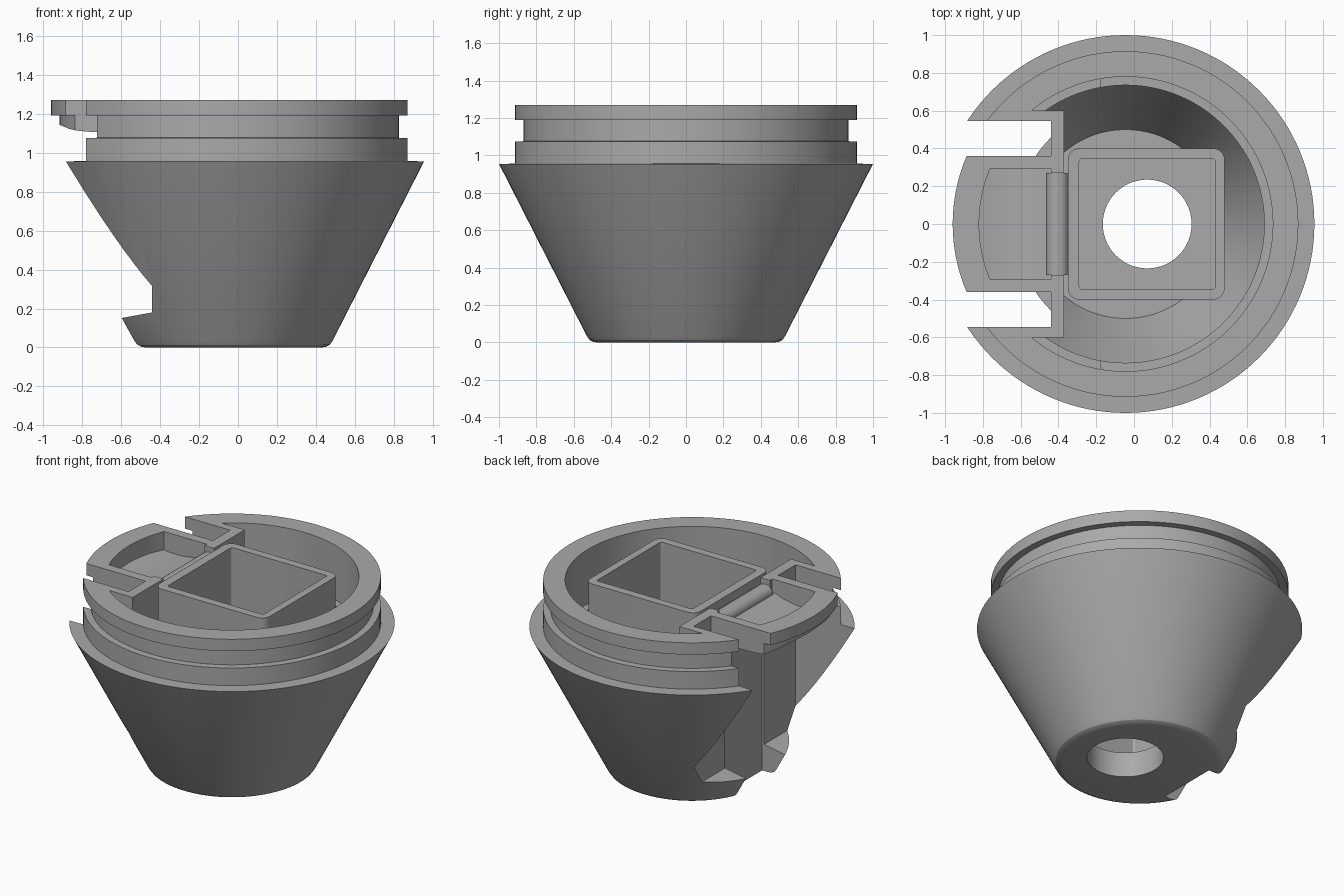
import bpy, bmesh, math

AXIS = -0.045          # x of the round body's axis
SEG = 128

cube = bpy.data.objects.get("Cube")
if cube:
    bpy.data.objects.remove(cube, do_unlink=True)

grey = bpy.data.materials.new("plain grey")
grey.use_nodes = True
colour = (0.4, 0.4, 0.4, 1)
grey.diffuse_color = colour
grey.node_tree.nodes["Principled BSDF"].inputs["Base Color"].default_value = colour


def finish(name, bm):
    bmesh.ops.recalc_face_normals(bm, faces=bm.faces)
    mesh = bpy.data.meshes.new(name)
    bm.to_mesh(mesh)
    bm.free()
    mesh.materials.append(grey)
    ob = bpy.data.objects.new(name, mesh)
    bpy.context.collection.objects.link(ob)
    return ob


def lathe(name, profile, x=AXIS):
    """Solid of revolution from (radius, z) points listed bottom to top."""
    bm = bmesh.new()
    rings = []
    for r, z in profile:
        rings.append([bm.verts.new((x + r * math.cos(2 * math.pi * i / SEG),
                                    r * math.sin(2 * math.pi * i / SEG), z))
                      for i in range(SEG)])
    for a, b in zip(rings, rings[1:]):
        for i in range(SEG):
            j = (i + 1) % SEG
            bm.faces.new((a[i], a[j], b[j], b[i]))
    bm.faces.new(rings[0][::-1])
    bm.faces.new(rings[-1])
    return finish(name, bm)


def prism(name, outline, half_width):
    """Extrude an (x, z) outline symmetrically along y."""
    bm = bmesh.new()
    face = bm.faces.new([bm.verts.new((x, -half_width, z)) for x, z in outline])
    new = bmesh.ops.extrude_face_region(bm, geom=[face])["geom"]
    verts = [v for v in new if isinstance(v, bmesh.types.BMVert)]
    bmesh.ops.translate(bm, verts=verts, vec=(0, 2 * half_width, 0))
    return finish(name, bm)


def box(name, x0, x1, half_width, z0, z1, corner=0):
    ob = prism(name, [(x0, z0), (x1, z0), (x1, z1), (x0, z1)], half_width)
    if corner:
        bm = bmesh.new()
        bm.from_mesh(ob.data)
        upright = [e for e in bm.edges
                   if abs(e.verts[0].co.z - e.verts[1].co.z) > 0.1]
        bmesh.ops.bevel(bm, geom=upright, offset=corner, segments=6,
                        profile=0.5, affect='EDGES')
        bm.to_mesh(ob.data)
        bm.free()
    return ob


def combine(ob, tool, operation='DIFFERENCE'):
    """Apply a boolean and discard the tool."""
    tool.hide_render = True
    mod = ob.modifiers.new("cut", 'BOOLEAN')
    mod.operation = operation
    mod.solver = 'EXACT'
    mod.object = tool
    bpy.context.view_layer.objects.active = ob
    bpy.ops.object.modifier_apply(modifier=mod.name)
    bpy.data.objects.remove(tool, do_unlink=True)


# Outer body: rounded foot, cone, shoulder, grooved collar
body = lathe("cone_body", [
    (0.475, 0), (0.498, 0.004), (0.516, 0.014), (0.53, 0.034),
    (1.0, 0.955), (0.915, 0.956), (0.915, 1.075), (0.87, 1.076),
    (0.87, 1.189), (0.915, 1.19), (0.915, 1.27)])

# Hollow of the body, leaving the slot walls and the square tube standing
hollow = lathe("hollow", [(0.5, 0.16), (0.735, 0.62), (0.735, 0.9),
                          (0.78, 0.901), (0.78, 1.4)])
side_step = lathe("side_step", [(0.78, 0.72), (0.78, 1.35)])
combine(side_step, box("trim", -0.18, 1.2, 1.2, 0, 2))
combine(hollow, side_step, 'UNION')
combine(hollow, box("slot_walls", -1.3, -0.37, 0.6, -0.2, 1.6))
combine(hollow, box("tube_outside", -0.35, 0.48, 0.4, -0.2, 1.6, 0.06))
combine(body, hollow)

# Square tube cavity and round drain hole
combine(body, box("tube_inside", -0.29, 0.43, 0.345, 0.17, 1.5, 0.015))
combine(body, lathe("drain_hole", [(0.235, -0.1), (0.235, 0.4)], 0.07))

# Latch slot with its sloping floor, centre channel and hinge notch
combine(body, prism("slot", [(-0.44, 1.5), (-0.44, 0.18),
                             (-1.2, 0.04), (-1.2, 1.5)], 0.545))
combine(body, box("channel", -1.2, -0.425, 0.21, -0.1, 1.05))
combine(body, box("hinge_notch", -0.46, -0.36, 0.27, 1.18, 1.5))

# Spring latch: a tab cut from the collar with a scooped thumb recess
latch = lathe("latch", [(0.87, 1.0), (0.87, 1.189),
                        (0.915, 1.19), (0.915, 1.27)])
combine(latch, prism("latch_shape", [
    (-1.1, 1.4), (-1.1, 1.17), (-0.91, 1.14), (-0.87, 1.123), (-0.83, 1.113),
    (-0.77, 1.107), (-0.7, 1.104), (-0.44, 1.104), (-0.44, 1.4)], 0.36), 'INTERSECT')
recess = lathe("recess", [(0.775, 1.0), (0.775, 1.5)])
combine(recess, prism("scoop", [
    (-1.1, 1.45), (-1.1, 1.17), (-0.82, 1.155), (-0.72, 1.14), (-0.62, 1.14),
    (-0.53, 1.155), (-0.43, 1.19), (-0.43, 1.45)], 0.295), 'INTERSECT')
combine(latch, recess)

# Rounded hinge bar between the latch and the tube
arc = [(-0.405 + 0.058 * math.cos(a * math.pi / 12),
        1.185 + 0.05 * math.sin(a * math.pi / 12)) for a in range(24)]
hinge = prism("hinge_bar", arc, 0.27)

for ob in (body, latch, hinge):
    bpy.ops.object.select_all(action='DESELECT')
    ob.select_set(True)
    bpy.context.view_layer.objects.active = ob
    bpy.ops.object.shade_smooth_by_angle(angle=math.radians(25))
